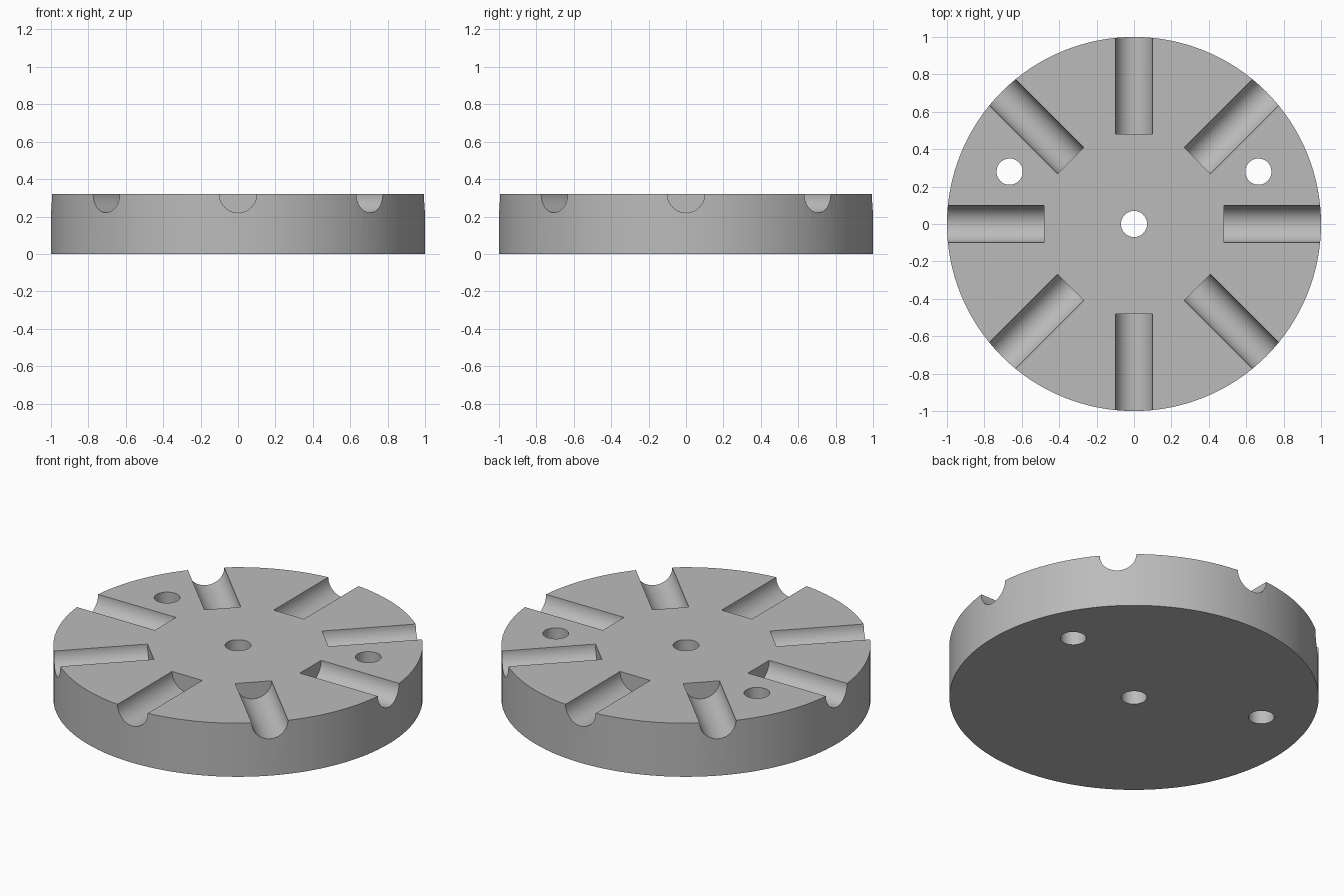
import bpy, bmesh, math
from mathutils import Matrix

if "Cube" in bpy.data.objects:
    bpy.data.objects.remove(bpy.data.objects["Cube"])

HEIGHT = 0.32
SLOT_RADIUS = 0.1
SLOT_START = 0.48
HOLE_RADIUS = 0.07

grey = bpy.data.materials.new("plain grey")
grey.diffuse_color = (0.5, 0.5, 0.5, 1)
grey.use_nodes = True
grey.node_tree.nodes["Principled BSDF"].inputs["Base Color"].default_value = grey.diffuse_color


def add_object(name, bm):
    bmesh.ops.recalc_face_normals(bm, faces=bm.faces)
    mesh = bpy.data.meshes.new(name)
    bm.to_mesh(mesh)
    bm.free()
    mesh.materials.append(grey)
    obj = bpy.data.objects.new(name, mesh)
    bpy.context.collection.objects.link(obj)
    return obj


def add_cylinder(bm, x, y, z, radius, depth, sides):
    bmesh.ops.create_cone(bm, cap_ends=True, segments=sides, radius1=radius,
                          radius2=radius, depth=depth,
                          matrix=Matrix.Translation((x, y, z)))


# Round plate
bm = bmesh.new()
add_cylinder(bm, 0, 0, HEIGHT / 2, 1, HEIGHT, 128)
disc = add_object("slotted_disc", bm)

# Eight radial round-bottomed slots, open at the rim, plus three through holes
bm = bmesh.new()
steps = 32
profile = [(SLOT_RADIUS * math.cos(math.pi * (1 + i / steps)),
            HEIGHT + SLOT_RADIUS * math.sin(math.pi * (1 + i / steps)))
           for i in range(steps + 1)]
profile += [(SLOT_RADIUS, HEIGHT + 0.2), (-SLOT_RADIUS, HEIGHT + 0.2)]
for k in range(8):
    turn = Matrix.Rotation(k * math.pi / 4, 4, 'Z')
    verts = [bm.verts.new((SLOT_START, y, z)) for y, z in profile]
    end = bm.faces.new(verts)
    out = bmesh.ops.extrude_face_region(bm, geom=[end], use_keep_orig=True)
    moved = [v for v in out["geom"] if isinstance(v, bmesh.types.BMVert)]
    bmesh.ops.translate(bm, verts=moved, vec=(0.7, 0, 0))
    bmesh.ops.transform(bm, matrix=turn, verts=verts + moved)
for x, y in ((0, 0), (0.665, 0.28), (-0.665, 0.28)):
    add_cylinder(bm, x, y, HEIGHT / 2, HOLE_RADIUS, HEIGHT + 0.4, 48)
cutter = add_object("slot_and_hole_cutter", bm)

# Cut the plate and bake the result
mod = disc.modifiers.new("cut", 'BOOLEAN')
mod.operation = 'DIFFERENCE'
mod.solver = 'EXACT'
mod.object = cutter
bpy.context.view_layer.objects.active = disc
disc.select_set(True)
bpy.ops.object.modifier_apply(modifier=mod.name)
bpy.data.objects.remove(cutter, do_unlink=True)

# Smooth curved walls, crisp edges
bpy.ops.object.shade_smooth_by_angle(angle=math.radians(30))
